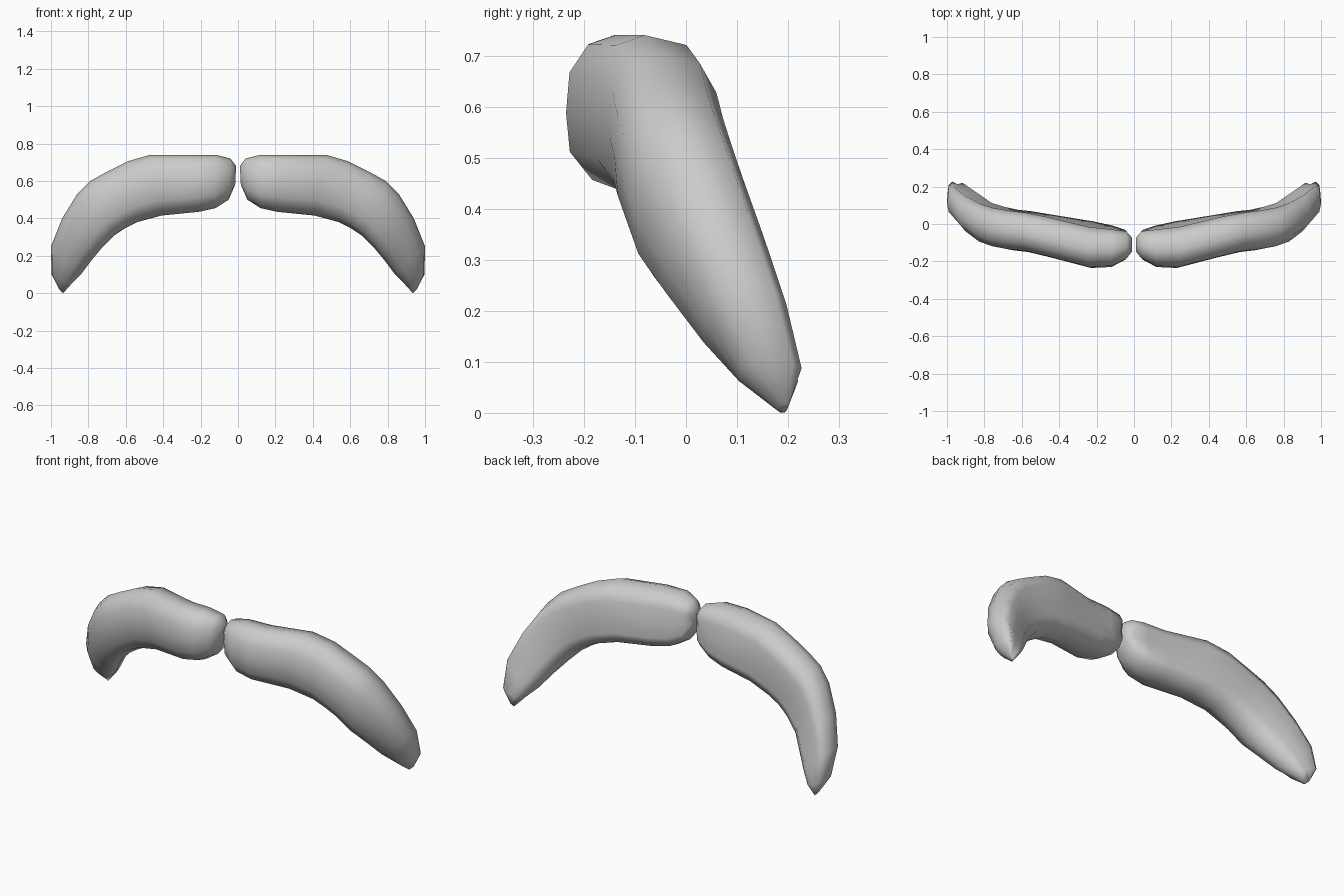
import bpy
import bmesh
from mathutils import Vector

default_cube = bpy.data.objects.get("Cube")
if default_cube:
    bpy.data.objects.remove(default_cube, do_unlink=True)

# One plain grey for both parts
grey = bpy.data.materials.new("soft_grey")
grey.use_nodes = True
colour = (0.6, 0.6, 0.6, 1.0)
grey.diffuse_color = colour
grey.node_tree.nodes["Principled BSDF"].inputs["Base Color"].default_value = colour

# Cross-section: (height from lower to upper edge, depth from front to back)
SECTION = [
    (1, .45), (.94, .2), (.76, .03), (.5, 0), (.25, .03), (.07, .2),
    (0, .5), (.06, .86), (.24, 1), (.5, .9), (.76, .97), (.94, .82),
]

# Stations from inner end to tip:
# upper edge x, z, lower edge x, z, front y, upper back y, lower back y
STATIONS = [
    (.01, .68, .015, .58, -.15, -.07, -.07),
    (.04, .72, .05, .5, -.19, -.035, -.03),
    (.12, .74, .12, .455, -.23, -.03, 0),
    (.25, .74, .21, .435, -.235, -.02, .025),
    (.47, .74, .41, .415, -.18, .04, .05),
    (.59, .705, .54, .38, -.15, .065, .07),
    (.7, .65, .6, .35, -.14, .08, .075),
    (.79, .6, .66, .31, -.125, .095, .09),
    (.86, .53, .73, .24, -.1, .12, .11),
    (.94, .4, .78, .18, -.045, .16, .15),
    (1, .25, .84, .1, .03, .205, .19),
    (.997, .1, .89, .05, .1, .235, .215),
    (.955, .02, .935, 0, .18, .205, .195),
]


def section_points(station, side):
    """Place the cross-section at one station along the arch."""
    upper_x, upper_z, lower_x, lower_z, front, back_upper, back_lower = station
    upper = Vector((side * upper_x, 0, upper_z))
    lower = Vector((side * lower_x, 0, lower_z))
    points = []
    for height, depth in SECTION:
        point = lower.lerp(upper, height)
        back = back_lower + (back_upper - back_lower) * height
        point.y = front + (back - front) * depth
        points.append(point)
    return points


def build_brow(name, side):
    """Skin the cross-sections into one closed, smooth arched brow."""
    bm = bmesh.new()
    rings = [[bm.verts.new(p) for p in section_points(s, side)] for s in STATIONS]
    count = len(SECTION)
    for ring, following in zip(rings, rings[1:]):
        for i in range(count):
            j = (i + 1) % count
            bm.faces.new((ring[i], ring[j], following[j], following[i]))
    # Close both ends
    bm.faces.new(rings[0])
    bm.faces.new(rings[-1])
    bmesh.ops.recalc_face_normals(bm, faces=bm.faces)
    for face in bm.faces:
        face.smooth = True
    mesh = bpy.data.meshes.new(name)
    bm.to_mesh(mesh)
    bm.free()
    mesh.materials.append(grey)
    brow = bpy.data.objects.new(name, mesh)
    bpy.context.collection.objects.link(brow)


for name, side in (("left_eyebrow", 1), ("right_eyebrow", -1)):
    build_brow(name, side)
